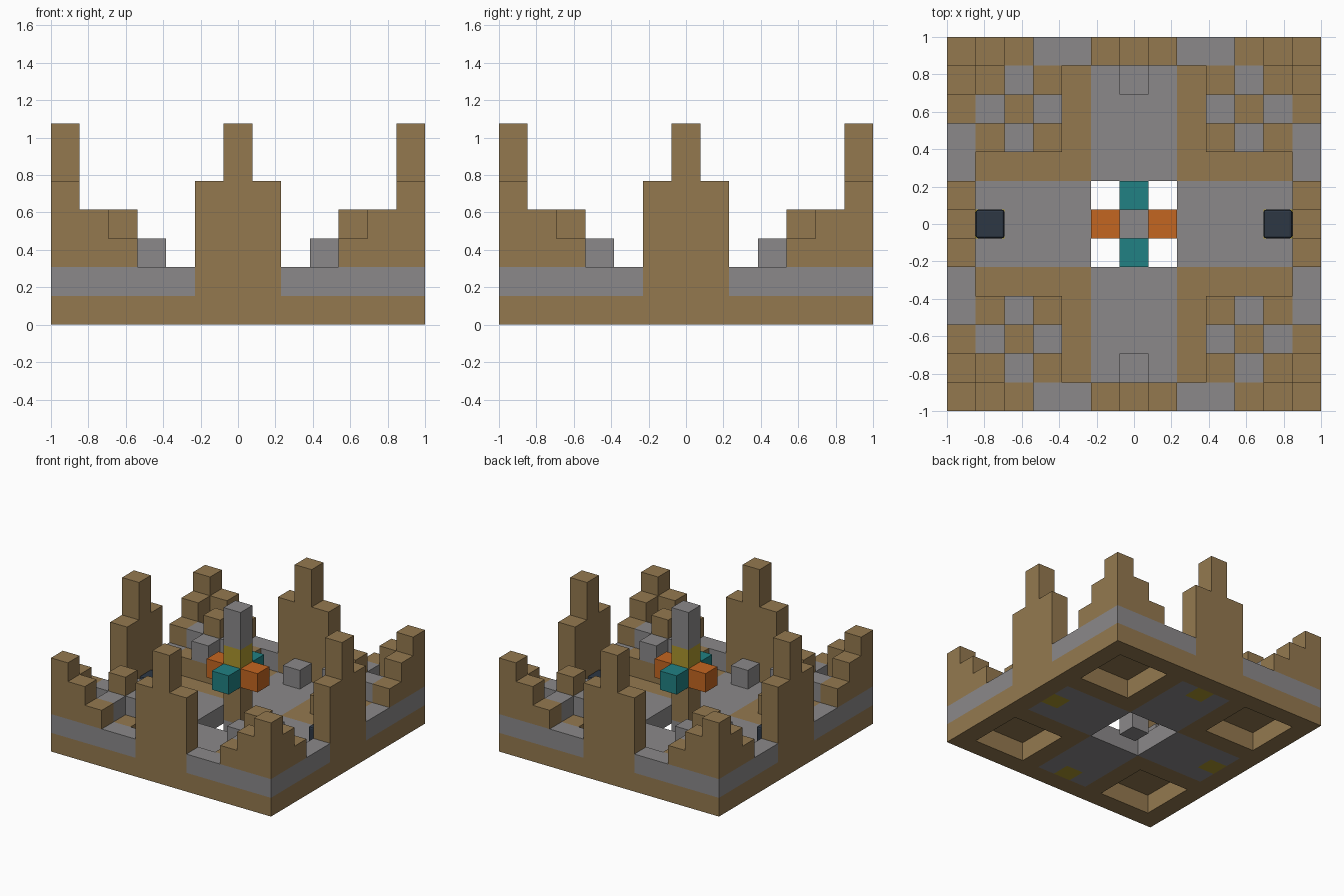
import bpy, bmesh
from mathutils import Vector

U = 2 / 13          # edge of one block
R = range(-6, 7)    # block columns across the model

if "Cube" in bpy.data.objects:
    bpy.data.objects.remove(bpy.data.objects["Cube"], do_unlink=True)


def material(name, rgb):
    """Flat material from 0-255 display values."""
    lin = [((c / 255 + 0.055) / 1.055) ** 2.4 for c in rgb]
    m = bpy.data.materials.new(name)
    m.use_nodes = True
    m.diffuse_color = (*lin, 1)
    m.node_tree.nodes["Principled BSDF"].inputs["Base Color"].default_value = (*lin, 1)
    return m


BROWN = material("earth brown", (148, 121, 79))
GREY = material("stone grey", (139, 137, 138))
YELLOW = material("dull yellow", (172, 150, 46))
ORANGE = material("orange", (196, 102, 33))
TEAL = material("teal", (33, 129, 131))
NAVY = material("dark navy", (45, 55, 68))

parts = {}      # part name -> (material, set of block cells)


def add(name, mat, cells):
    parts.setdefault(name, (mat, set()))[1].update(cells)


def column(x, y, low, high):
    return {(x, y, z) for z in range(low, high)}


def is_cross(x, y):
    return min(abs(x), abs(y)) <= 1 and max(abs(x), abs(y)) <= 5


# Base layer: earth with four recesses below, stone cross with a central opening
for x in R:
    for y in R:
        a, b = abs(x), abs(y)
        if is_cross(x, y):
            if max(a, b) == 5 and min(a, b) == 0:
                add("base_marker", YELLOW, {(x, y, 0)})
            elif max(a, b) > 1:
                add("stone_cross_floor", GREY, {(x, y, 0)})
        elif not (3 <= a <= 5 and 3 <= b <= 5):
            add("earth_base", BROWN, {(x, y, 0)})

# Outer wall: stone band, stepped middle towers and stepped corners
tower = {0: 7, 1: 5}
corner = {4: 3, 5: 4, 6: 5}
for x in R:
    for y in R:
        if max(abs(x), abs(y)) < 6:
            continue
        k = min(abs(x), abs(y))
        if k in tower:
            add("middle_towers", BROWN, column(x, y, 1, tower[k]))
        else:
            add("stone_band", GREY, {(x, y, 1)})
            add("corner_steps", BROWN, column(x, y, 2, corner.get(k, 2)))

# Four raised garden beds, each with a stone plus and an earth cap
for sx in (-1, 1):
    for sy in (-1, 1):
        for i in (-1, 0, 1):
            for j in (-1, 0, 1):
                x, y = sx * 4 + i, sy * 4 + j
                add("garden_bed", BROWN, {(x, y, 1)})
                if abs(i) + abs(j) == 1:
                    add("garden_stone_plus", GREY, {(x, y, 2)})
        add("garden_cap", BROWN, column(sx * 4, sy * 4, 2, 4))

# Central pillar with four side blocks
add("pillar_foot", GREY, {(0, 0, 0)})
add("pillar_shaft", BROWN, column(0, 0, 1, 4))
add("pillar_collar", YELLOW, {(0, 0, 4)})
add("pillar_top", GREY, column(0, 0, 5, 7))
for s in (-1, 1):
    add("orange_side_block", ORANGE, {(s, 0, 3)})
    add("teal_side_block", TEAL, {(0, s, 3)})
    add("stone_seat", GREY, {(0, s * 5, 1)})

filled = set().union(*(cells for _, cells in parts.values()))


def build(name, mat, cells):
    """Mesh the outer faces of a group of blocks."""
    bm = bmesh.new()
    for cell in cells:
        mid = Vector(cell) + Vector((0, 0, 0.5))
        for axis in range(3):
            for s in (-1, 1):
                n = Vector((0, 0, 0))
                n[axis] = s
                if tuple(int(c + d) for c, d in zip(cell, n)) in filled:
                    continue
                u = Vector((0, 0, 0))
                u[(axis + 1) % 3] = 0.5
                v = n.cross(u)
                c = mid + n / 2
                quad = (c - u - v, c + u - v, c + u + v, c - u + v)
                bm.faces.new([bm.verts.new(p * U) for p in quad])
    bmesh.ops.remove_doubles(bm, verts=bm.verts, dist=0.001)
    me = bpy.data.meshes.new(name)
    bm.to_mesh(me)
    bm.free()
    me.materials.append(mat)
    ob = bpy.data.objects.new(name, me)
    bpy.context.collection.objects.link(ob)


for part, (mat, cells) in parts.items():
    build(part, mat, cells)

# Two dark chests with softened edges
for side, s in (("left", 1), ("right", -1)):
    bpy.ops.mesh.primitive_cube_add(size=U, location=(s * 5 * U, 0, 1.5 * U))
    chest = bpy.context.object
    chest.name = side + "_dark_chest"
    chest.data.materials.append(NAVY)
    bevel = chest.modifiers.new("soft_edges", "BEVEL")
    bevel.width = 0.014
    bevel.segments = 2
